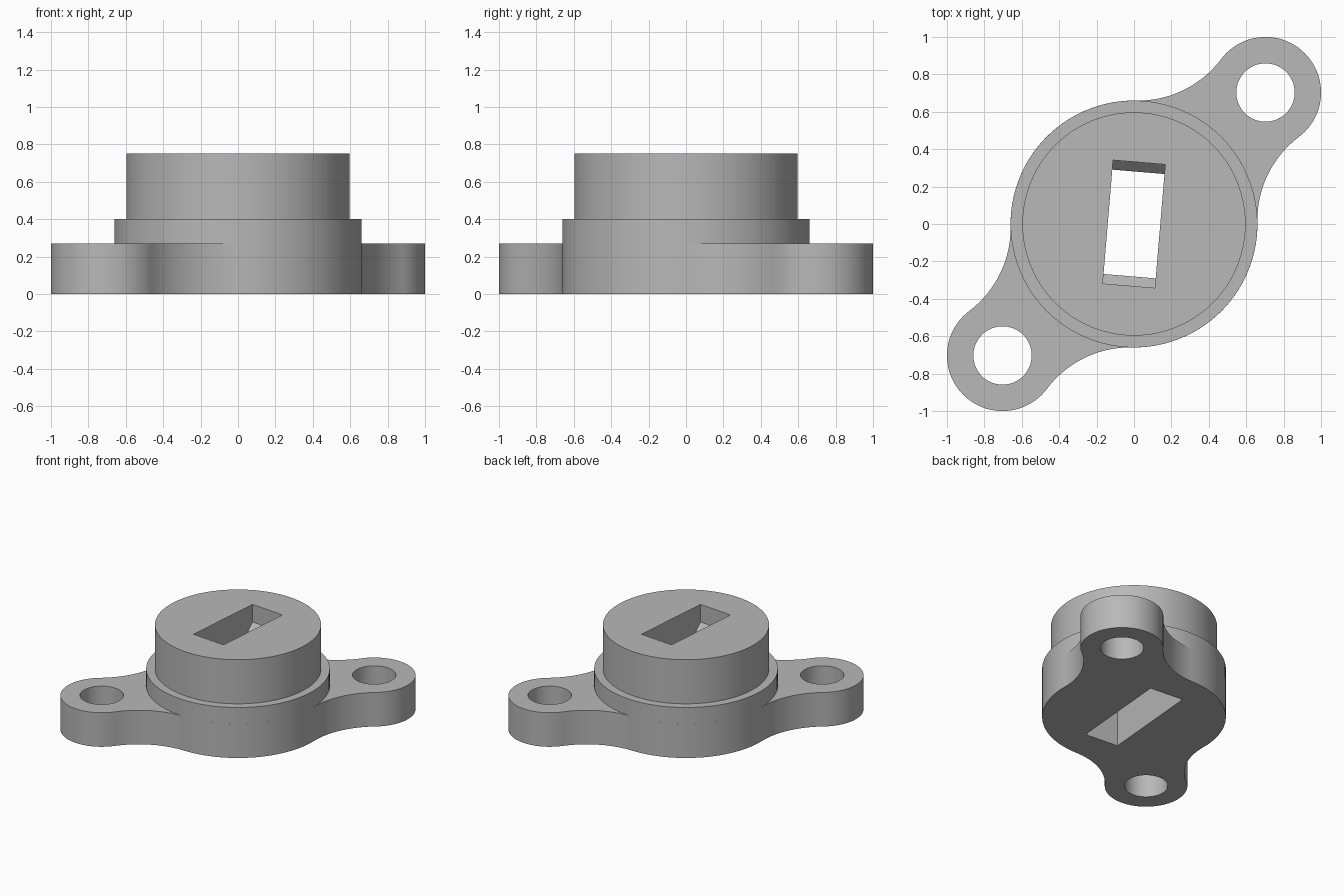
import bpy, bmesh
from math import sin, cos, pi, radians, hypot, atan2
from mathutils import Matrix, Vector

if "Cube" in bpy.data.objects:
    bpy.data.objects.remove(bpy.data.objects["Cube"], do_unlink=True)

GREY = (0.48, 0.48, 0.48, 1.0)
mat = bpy.data.materials.new("plain_grey")
mat.use_nodes = True
mat.diffuse_color = GREY
mat.node_tree.nodes["Principled BSDF"].inputs["Base Color"].default_value = GREY

BODY_R, EAR_R, HOLE_R = 0.66, 0.297, 0.156
EAR_D = 0.703 * 2 ** 0.5          # ear centre distance along the diagonal
FILLET_ANGLE = radians(44)        # direction of the fillet centre from the diagonal


def arc(cx, cy, r, a0, a1, n):
    return [Vector((cx + r * cos(a0 + (a1 - a0) * i / n),
                    cy + r * sin(a0 + (a1 - a0) * i / n))) for i in range(n + 1)]


def circle(cx, cy, r, n=96):
    return arc(cx, cy, r, 0, 2 * pi, n)[:-1]


def loft(name, rings):
    """Closed solid through rings of (outline, z)."""
    bm = bmesh.new()
    loops = [[bm.verts.new((p.x, p.y, z)) for p in pts] for pts, z in rings]
    bm.faces.new(loops[0][::-1])
    bm.faces.new(loops[-1])
    for low, high in zip(loops, loops[1:]):
        n = len(low)
        for i in range(n):
            j = (i + 1) % n
            bm.faces.new((low[i], low[j], high[j], high[i]))
    bmesh.ops.recalc_face_normals(bm, faces=bm.faces)
    mesh = bpy.data.meshes.new(name)
    bm.to_mesh(mesh)
    bm.free()
    mesh.materials.append(mat)
    obj = bpy.data.objects.new(name, mesh)
    bpy.context.collection.objects.link(obj)
    return obj


def cut(obj, cutter):
    mod = obj.modifiers.new(cutter.name, 'BOOLEAN')
    mod.operation = 'DIFFERENCE'
    mod.solver = 'EXACT'
    mod.object = cutter
    cutter.hide_render = True
    cutter.hide_set(True)


def flange_outline():
    """Round body blended into two ears by tangent concave arcs."""
    k, gap = cos(FILLET_ANGLE), BODY_R - EAR_R
    s = (EAR_D ** 2 - gap ** 2) / (2 * (EAR_D * k - gap))
    r = s - BODY_R
    fx, fy = s * k, s * sin(FILLET_ANGLE)
    ear_a = atan2(fy, fx - EAR_D)            # tangent direction on the ear
    t = FILLET_ANGLE
    half = arc(EAR_D, 0, EAR_R, -ear_a, ear_a, 48)
    half += arc(fx, fy, r, ear_a - pi, t - pi, 24)[1:]
    half += arc(0, 0, BODY_R, t, pi - t, 48)[1:]
    half += arc(-fx, fy, r, -t, -ear_a, 24)[1:-1]
    # the second half is the first turned by half a circle
    blend = arc(fx, -fy, r, pi - t, pi - ear_a, 24)
    upper = half
    lower_ear = [-p for p in arc(EAR_D, 0, EAR_R, -ear_a, ear_a, 48)]
    lower = [-p for p in half[len(lower_ear):]]
    turn = Matrix.Rotation(pi / 4, 2)
    return [turn @ p for p in upper + lower_ear + lower]


def slot_ring(half_length, half_width=0.14):
    turn = Matrix.Rotation(radians(-4.8), 2)
    return [turn @ Vector((sx * half_width, sy * half_length))
            for sx, sy in ((-1, -1), (1, -1), (1, 1), (-1, 1))]


# Body parts, stacked
flange = loft("flange", [(flange_outline(), 0), (flange_outline(), 0.27)])
collar = loft("collar", [(circle(0, 0, BODY_R), 0.27), (circle(0, 0, BODY_R), 0.40)])
boss = loft("boss", [(circle(0, 0, 0.597), 0.40), (circle(0, 0, 0.597), 0.75)])

# Slot: long pocket below, narrow neck, sloped shoulders and a mouth on top
slot_steps = [(0.405, -0.1), (0.405, 0.36), (0.28, 0.36), (0.28, 0.555),
              (0.331, 0.61), (0.331, 0.9)]
slot = loft("slot_cutter", [(slot_ring(h), z) for h, z in slot_steps])
for part in (flange, collar, boss):
    cut(part, slot)

# Bolt holes in the ears
for side, sign in (("left", 1), ("right", -1)):
    ring = circle(sign * 0.703, sign * 0.703, HOLE_R, 64)
    cut(flange, loft(side + "_hole_cutter", [(ring, -0.1), (ring, 0.4)]))

# Apply the cuts, then shade smooth with sharp rims
for part in (flange, collar, boss):
    bpy.ops.object.select_all(action='DESELECT')
    part.select_set(True)
    bpy.context.view_layer.objects.active = part
    for mod in list(part.modifiers):
        bpy.ops.object.modifier_apply(modifier=mod.name)
    bpy.ops.object.shade_smooth_by_angle(angle=radians(30))

for obj in [o for o in bpy.data.objects if o.name.endswith("_cutter")]:
    bpy.data.objects.remove(obj, do_unlink=True)
